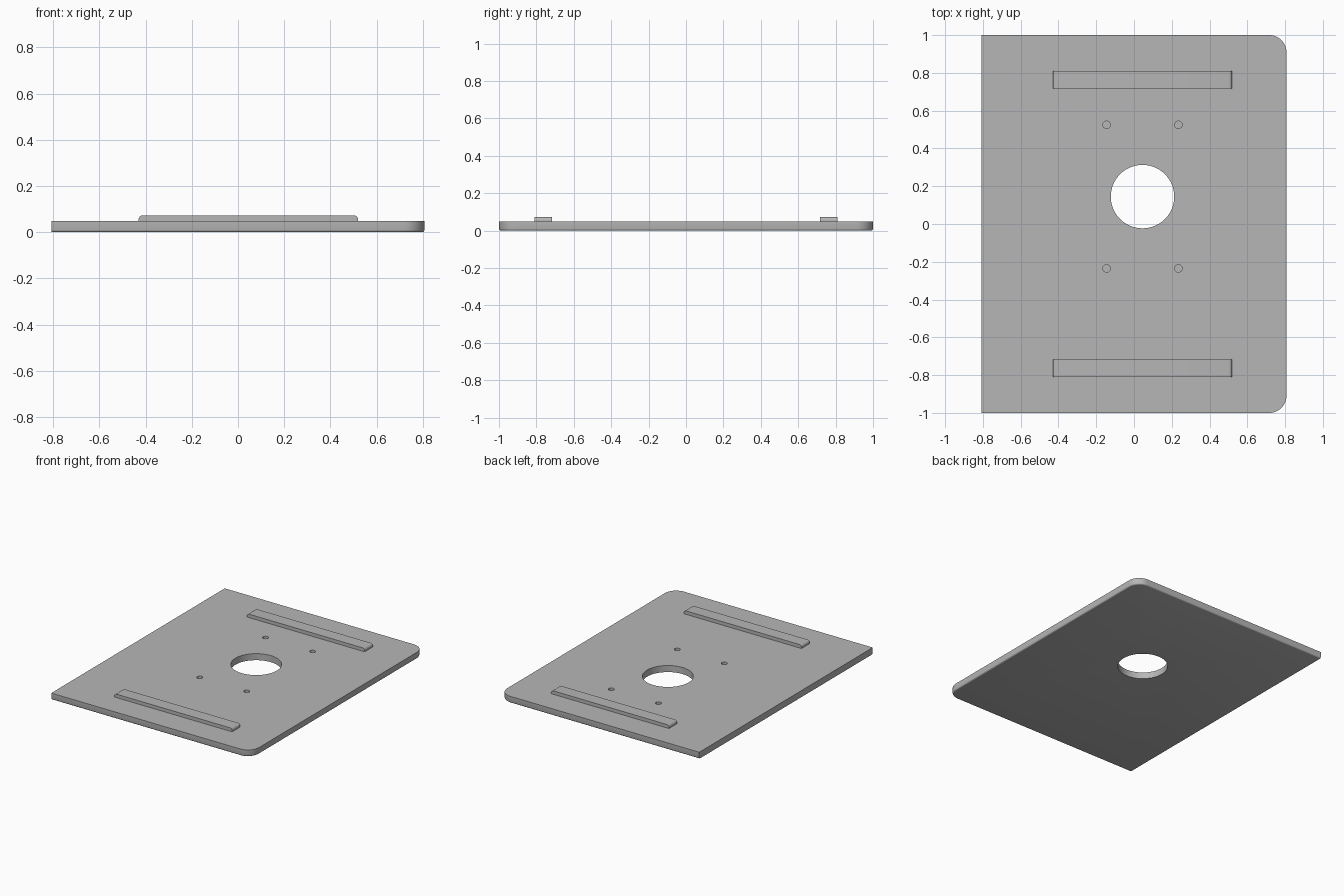
import bpy, bmesh, math

cube = bpy.data.objects.get("Cube")
if cube:
    bpy.data.objects.remove(cube, do_unlink=True)

grey = bpy.data.materials.new("grey_plastic")
grey.use_nodes = True
colour = (0.47, 0.47, 0.47, 1)
grey.diffuse_color = colour
grey.node_tree.nodes["Principled BSDF"].inputs["Base Color"].default_value = colour

X0, X1, TOP = -0.807, 0.807, 0.048


def box(bm, lo, hi):
    bmesh.ops.create_cube(bm, size=1)
    for v in bm.verts:
        v.co = [a + (b - a) * (c + 0.5) for a, b, c in zip(lo, hi, v.co)]


def bevel(bm, edges, radius, segments):
    bmesh.ops.bevel(bm, geom=edges, offset=radius, segments=segments,
                    affect='EDGES', profile=0.5, clamp_overlap=True)


def finish(bm, name):
    bmesh.ops.recalc_face_normals(bm, faces=bm.faces)
    mesh = bpy.data.meshes.new(name)
    bm.to_mesh(mesh)
    bm.free()
    mesh.materials.append(grey)
    obj = bpy.data.objects.new(name, mesh)
    bpy.context.collection.objects.link(obj)
    return obj


def activate(obj):
    bpy.ops.object.select_all(action='DESELECT')
    obj.select_set(True)
    bpy.context.view_layer.objects.active = obj


def smooth(obj):
    activate(obj)
    bpy.ops.object.shade_smooth_by_angle(angle=math.radians(35))


def drill(obj, x, y, radius, floor, sides):
    """Cut a round hole from the top down to the floor height."""
    bpy.ops.mesh.primitive_cylinder_add(vertices=sides, radius=radius, depth=0.2,
                                        location=(x, y, floor + 0.1))
    cutter = bpy.context.object
    cutter.name = "hole_cutter"
    cutter.hide_render = True
    cutter.data.materials.append(grey)
    activate(obj)
    mod = obj.modifiers.new("hole", 'BOOLEAN')
    mod.operation = 'DIFFERENCE'
    mod.solver = 'EXACT'
    mod.object = cutter
    bpy.ops.object.modifier_apply(modifier=mod.name)
    bpy.data.objects.remove(cutter, do_unlink=True)


# Base plate: two rounded corners, softened lower rim on three sides
bm = bmesh.new()
box(bm, (X0, -1, 0), (X1, 1, TOP))
corners = [e for e in bm.edges
           if all(v.co.x > 0 for v in e.verts)
           and abs(e.verts[0].co.z - e.verts[1].co.z) > 0.01]
bevel(bm, corners, 0.09, 12)
rim = [e for e in bm.edges
       if all(v.co.z < 0.001 for v in e.verts)
       and not all(v.co.x < X0 + 0.001 for v in e.verts)]
bevel(bm, rim, 0.01, 3)
plate = finish(bm, "base_plate")

# Central opening and four blind screw holes
drill(plate, 0.045, 0.145, 0.168, -0.1, 64)
for x in (-0.145, 0.235):
    for y in (-0.235, 0.525):
        drill(plate, x, y, 0.02, 0.015, 24)
smooth(plate)

# Raised rails with rounded upper ends
for name, side in (("front_rail", -1), ("back_rail", 1)):
    bm = bmesh.new()
    y = 0.764 * side
    box(bm, (-0.43, y - 0.047, TOP - 0.004), (0.52, y + 0.047, 0.073))
    ends = [e for e in bm.edges
            if all(v.co.z > 0.07 for v in e.verts)
            and abs(e.verts[0].co.x - e.verts[1].co.x) < 0.001]
    bevel(bm, ends, 0.018, 6)
    smooth(finish(bm, name))
